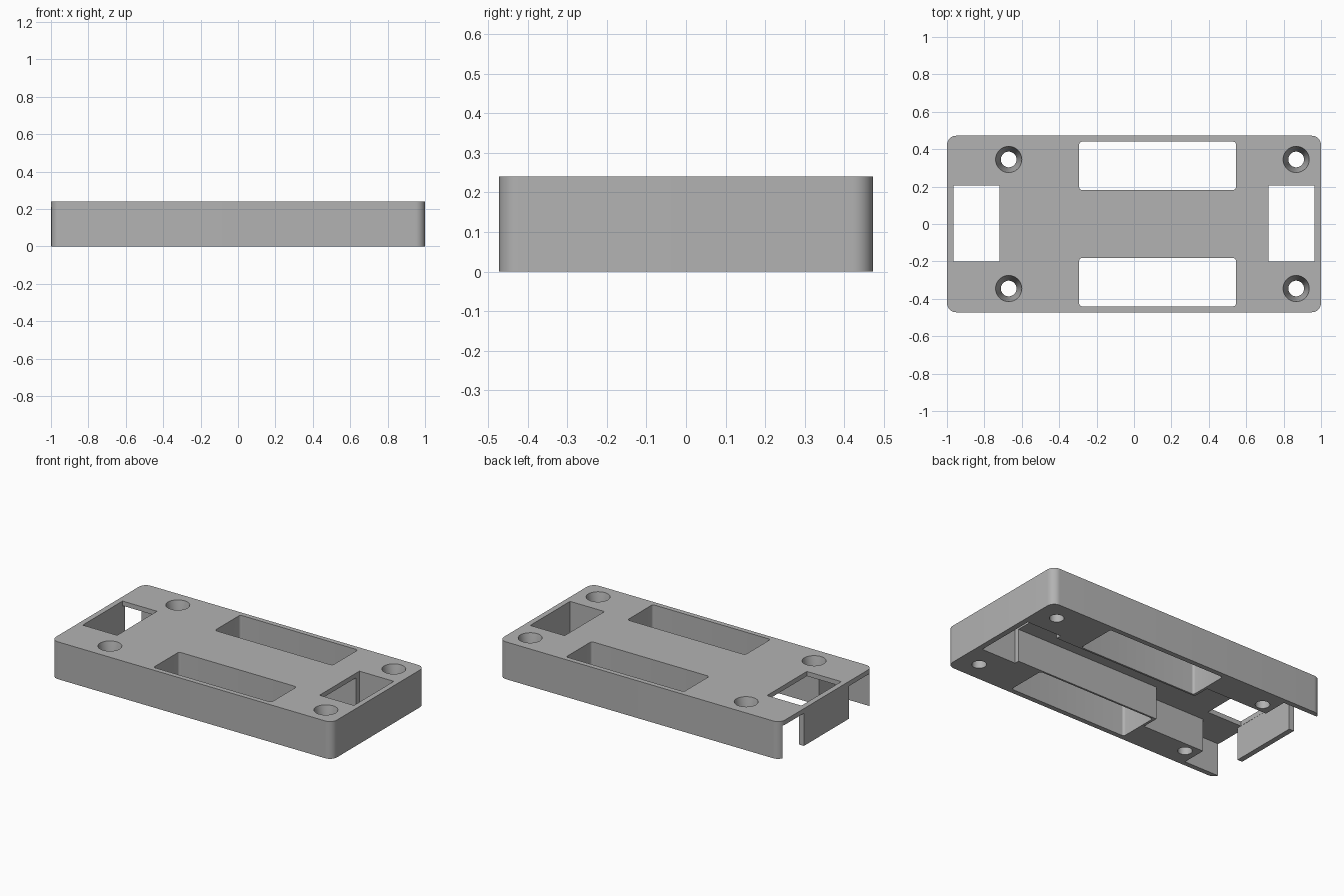
import bpy
import bmesh
from math import cos, sin, pi, radians

if "Cube" in bpy.data.objects:
    bpy.data.objects.remove(bpy.data.objects["Cube"])

HEIGHT = 0.24
CEILING = 0.21

grey = bpy.data.materials.new("plain_grey")
grey.use_nodes = True
grey.diffuse_color = (0.45, 0.45, 0.45, 1)
grey.node_tree.nodes["Principled BSDF"].inputs["Base Color"].default_value = grey.diffuse_color


def lathe_or_prism(name, rings):
    """Closed solid from a stack of equal-length point rings."""
    bm = bmesh.new()
    loops = [[bm.verts.new(p) for p in ring] for ring in rings]
    n = len(loops[0])
    for low, high in zip(loops, loops[1:]):
        for i in range(n):
            j = (i + 1) % n
            bm.faces.new((low[i], low[j], high[j], high[i]))
    bm.faces.new(loops[0][::-1])
    bm.faces.new(loops[-1])
    mesh = bpy.data.meshes.new(name)
    bm.to_mesh(mesh)
    bm.free()
    mesh.materials.append(grey)
    obj = bpy.data.objects.new(name, mesh)
    bpy.context.collection.objects.link(obj)
    return obj


def block(name, x0, x1, y0, y1, z0, z1, radius=0, steps=6):
    """Box with optional rounded upright edges."""
    corners = [(x1, y1, 1, 1), (x0, y1, -1, 1), (x0, y0, -1, -1), (x1, y0, 1, -1)]
    plan = []
    for k, (x, y, sx, sy) in enumerate(corners):
        if not radius:
            plan.append((x, y))
            continue
        for s in range(steps + 1):
            a = (k + s / steps) * pi / 2
            plan.append((x - sx * radius + radius * cos(a), y - sy * radius + radius * sin(a)))
    return lathe_or_prism(name, [[(x, y, z) for x, y in plan] for z in (z0, z1)])


def screw_cutter(x, y, sides=40):
    profile = [(0.042, -0.1), (0.042, 0.1), (0.07, HEIGHT), (0.07, 0.3)]
    rings = [[(x + r * cos(2 * pi * i / sides), y + r * sin(2 * pi * i / sides), z)
              for i in range(sides)] for r, z in profile]
    return lathe_or_prism("screw_cutter", rings)


# Main body with rounded corners
body = block("housing_body", -1, 1, -0.472, 0.472, 0, HEIGHT, 0.05, 10)

# Underside: cable channel, wide chamber and open end
cutters = [
    block("channel_cutter", -0.4, 0.8, -0.17, 0.17, -0.1, CEILING),
    block("chamber_cutter", -0.9, -0.31, -0.28, 0.28, -0.1, CEILING),
    block("open_end_cutter", -1.1, -0.75, -0.44, 0.44, -0.1, CEILING),
]
# Socket openings at both ends
for x0, x1 in ((-0.965, -0.72), (0.72, 0.965)):
    cutters.append(block("socket_cutter", x0, x1, -0.2, 0.205, -0.1, 0.3))
# Long slots and screw holes on both sides
for side in (-1, 1):
    y0, y1 = sorted((side * 0.182, side * 0.44))
    cutters.append(block("slot_cutter", -0.293, 0.545, y0, y1, -0.1, 0.3, 0.015))
    for x in (-0.67, 0.867):
        cutters.append(screw_cutter(x, side * 0.345))

for cutter in cutters:
    cutter.hide_render = True
    mod = body.modifiers.new("cut", "BOOLEAN")
    mod.operation = "DIFFERENCE"
    mod.solver = "EXACT"
    mod.object = cutter

bpy.ops.object.select_all(action="DESELECT")
body.select_set(True)
bpy.context.view_layer.objects.active = body
for mod in list(body.modifiers):
    bpy.ops.object.modifier_apply(modifier=mod.name)
for cutter in cutters:
    bpy.data.objects.remove(cutter)
bpy.ops.object.shade_smooth_by_angle(angle=radians(30))

# Middle wall of the open end
block("end_wall", -1, -0.966, -0.23, 0.23, 0, CEILING)
